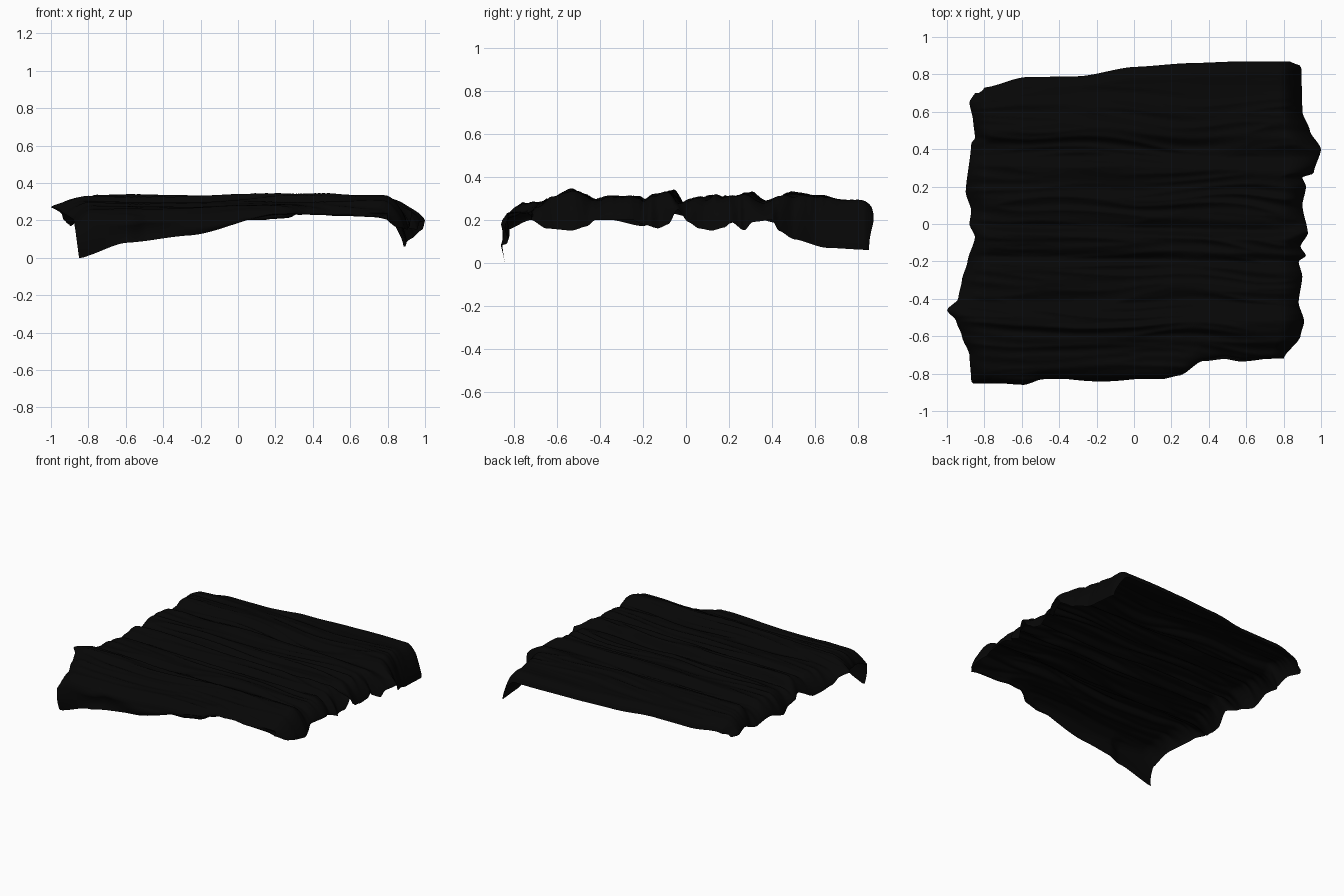
import bpy, bmesh, math
from mathutils import Vector, noise

if "Cube" in bpy.data.objects:
    bpy.data.objects.remove(bpy.data.objects["Cube"], do_unlink=True)


def clamp(value):
    return max(0.0, min(1.0, value))


def mix(start, end, factor):
    return start + (end - start) * factor


def rounding(factor):
    """Quarter-circle fall-off from flat to vertical."""
    return 1 - math.sqrt(max(0.0, 1 - clamp(factor) ** 2))


def hem_fall(factor):
    """Softer fall-off, sloping outward instead of ending vertical."""
    return mix(rounding(factor), clamp(factor) ** 2, 0.6)


def sample(points, position):
    """Eased interpolation along a list of (position, value) points."""
    if position <= points[0][0]:
        return points[0][1]
    for (start, low), (end, high) in zip(points, points[1:]):
        if position <= end:
            factor = (position - start) / (end - start)
            eased = factor * factor * (3 - 2 * factor)
            return mix(low, high, mix(factor, eased, 0.6))
    return points[-1][1]


# Plan outline of the cloth: x of the side edges by y, y of the end edges by x
right_side = [(-.84, -.87), (-.7, -.88), (-.6, -.92), (-.52, -.95), (-.46, -1),
              (-.4, -.94), (-.3, -.92), (-.2, -.89), (-.07, -.85), (0, -.88),
              (.07, -.87), (.17, -.9), (.43, -.87), (.46, -.85), (.55, -.86),
              (.65, -.88), (.72, -.84)]
left_side = [(-.72, .8), (-.6, .89), (-.52, .91), (-.42, .88), (-.28, .9), (-.2, .88),
             (-.17, .92), (-.12, .89), (-.05, .93), (.1, .9), (.2, .92), (.25, .9),
             (.27, .96), (.4, 1), (.5, .94), (.6, .9), (.83, .895), (.86, .88)]
front_end = [(-.87, -.84), (-.6, -.86), (-.5, -.83), (.15, -.83),
             (.25, -.81), (.38, -.73), (.5, -.71), (.6, -.725), (.82, -.72)]
back_end = [(-.86, .7), (-.83, .73), (-.6, .785), (-.3, .79), (0, .84), (.3, .86),
            (.6, .87), (.83, .87), (.88, .85)]

# Heights: crown of the folds, hanging side hems and front hem
crown = [(-.84, .25), (-.75, .28), (-.6, .31), (-.53, .34), (-.48, .33), (-.42, .3),
         (-.3, .315), (-.23, .315), (-.19, .295), (-.14, .325), (-.07, .34), (-.02, .28),
         (.04, .31), (.12, .32), (.2, .31), (.3, .33), (.37, .29), (.48, .33),
         (.63, .32), (.72, .305), (.87, .3)]
left_hem = [(-.72, .2), (-.65, .16), (-.53, .15), (-.46, .17), (-.42, .2), (-.25, .2),
            (-.2, .18), (-.13, .16), (-.08, .18), (-.04, .25), (.01, .19), (.06, .16),
            (.12, .15), (.18, .165), (.21, .19), (.27, .15), (.31, .19), (.4, .2),
            (.43, .15), (.5, .11), (.65, .07), (.85, .06)]
right_hem = [(-.84, .15), (-.72, .2), (-.6, .23), (-.46, .27), (-.35, .2), (-.2, .17),
             (-.07, .23), (.15, .17), (.3, .21), (.45, .18), (.55, .22), (.7, .2)]
front_hem = [(-.85, 0), (-.6, .08), (-.25, .12), (.2, .235), (.8, .24)]


def wrinkle(x, y):
    """Long sharp folds running across the width."""
    bend = 0.05 * noise.noise(Vector((x * 1.7, y * 2, 4))) + 0.02 * x
    across = y + bend
    broad = noise.noise(Vector((x * 1.1, across * 8, 1)))
    fine = noise.noise(Vector((x * 1.6, across * 18, 7)))
    ridge = 0.3 - abs(fine)
    calm = 1 - 0.75 * clamp((y - .5) / .25)
    return calm * (0.02 * broad + 0.03 * ridge)


def drape(u, v):
    """Place one point of the flat sheet (u, v from -1 to 1) on the draped cloth."""
    hang = clamp((-v - 0.88) / 0.12)
    along = clamp((v + 0.88) / 1.88)
    x_guess = u * 0.88
    front, back = sample(front_end, x_guess), sample(back_end, x_guess)
    y = mix(front, back, along)
    low, high = sample(right_side, y), sample(left_side, y)

    # Outline detail fades out towards the middle
    edge = low if u < 0 else high
    x = mix(u * 0.86, edge * abs(u), abs(u) ** 4)

    skew = y + 0.015 * math.sin(2.2 * x) * (1 - abs(v))
    z = sample(crown, skew) - 0.013 + wrinkle(x, y)
    z -= 0.05 * rounding(1 - (y - front) / 0.09)
    z -= 0.06 * rounding(1 - (back - y) / 0.07)

    # Side hems fold down
    hem = sample(right_hem if u < 0 else left_hem, y)
    z = mix(z, min(z, hem), hem_fall((abs(u) - 0.88) / 0.12))

    # Front hem hangs as a thin curtain
    if hang > 0:
        z = mix(z, sample(front_hem, x), hang)
        y += 0.012 * math.sin(math.pi * hang) * math.sin(9 * x)
        x += 0.02 * hang * clamp((-x - 0.8) / 0.07)
    return x, y, z


# Cloth sheet
mesh = bpy.data.meshes.new("draped_blanket")
bm = bmesh.new()
bmesh.ops.create_grid(bm, x_segments=170, y_segments=220, size=1)
for vert in bm.verts:
    # Crowd the points towards the curved sides
    u = math.copysign(1 - (1 - abs(vert.co.x)) ** 1.5, vert.co.x)
    vert.co = drape(u, vert.co.y)
bm.to_mesh(mesh)
bm.free()

blanket = bpy.data.objects.new("draped_blanket", mesh)
bpy.context.collection.objects.link(blanket)
mesh.shade_smooth()

# Black fabric
fabric = bpy.data.materials.new("black_fabric")
fabric.use_nodes = True
colour = (0.002, 0.002, 0.002, 1)
fabric.diffuse_color = colour
fabric.node_tree.nodes["Principled BSDF"].inputs["Base Color"].default_value = colour
mesh.materials.append(fabric)
